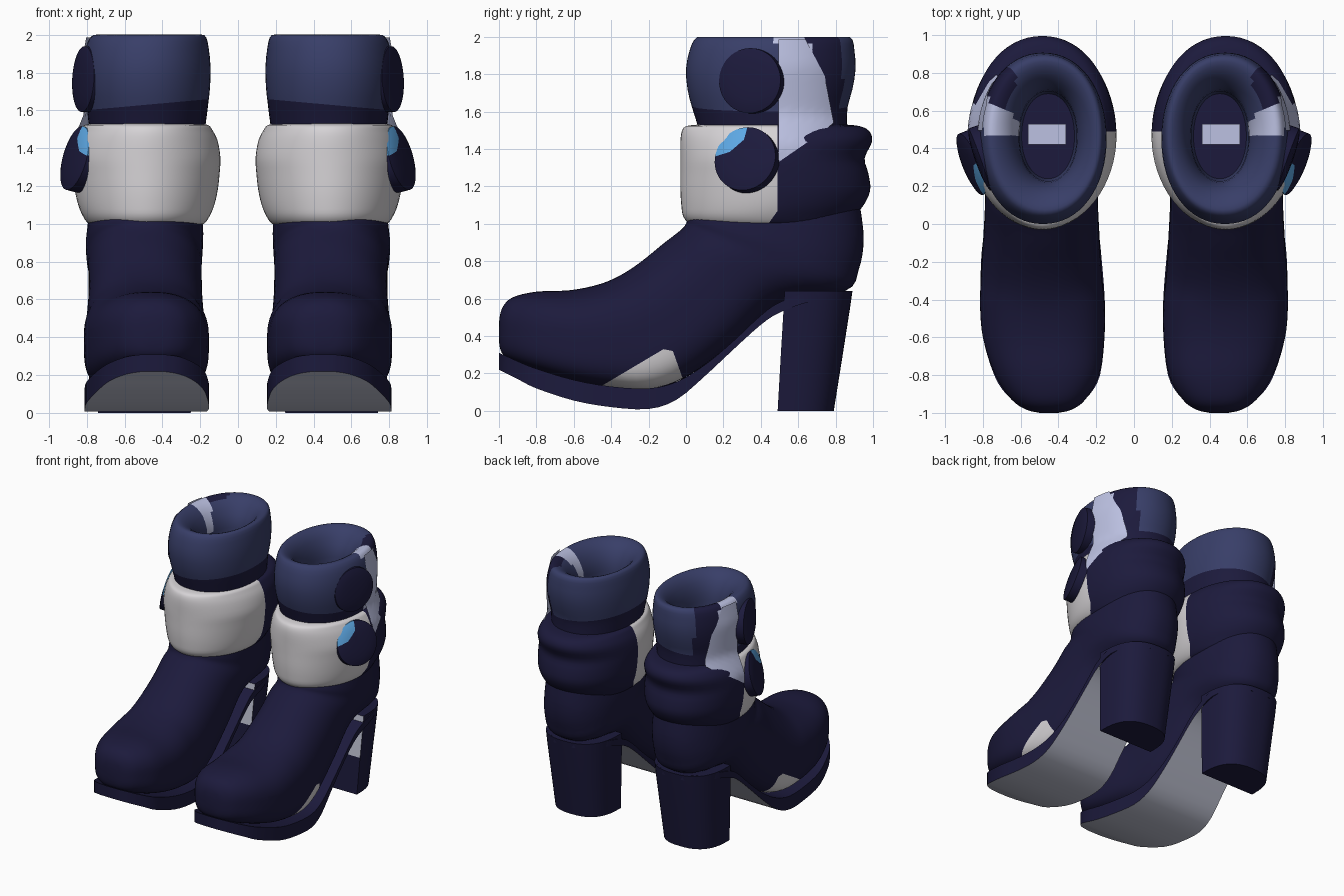
import bpy, bmesh, math
from mathutils import Vector

if "Cube" in bpy.data.objects:
    bpy.data.objects.remove(bpy.data.objects["Cube"])


def material(name, hexcode):
    m = bpy.data.materials.new(name)
    rgb = [int(hexcode[i:i + 2], 16) / 255 for i in (0, 2, 4)]
    lin = [c / 12.92 if c <= .04045 else ((c + .055) / 1.055) ** 2.4 for c in rgb]
    m.diffuse_color = (*lin, 1)
    m.use_nodes = True
    m.node_tree.nodes["Principled BSDF"].inputs["Base Color"].default_value = m.diffuse_color
    return m


NAVY, LIGHT, WHITE, LAV, BLUE, GREY = range(6)
MATS = [material("dark navy", "1c1a3c"), material("soft navy", "383e68"),
        material("off white", "d6d3d6"), material("lavender", "bcc1e2"),
        material("sky blue", "5fabe8"), material("sole grey", "c6c9da")]


def smooth_rows(rows, steps):
    """Catmull-Rom interpolation of a short table of rows."""
    out = []
    for i in range(len(rows) - 1):
        p0, p1 = rows[max(i - 1, 0)], rows[i]
        p2, p3 = rows[i + 1], rows[min(i + 2, len(rows) - 1)]
        for s in range(steps):
            t = s / steps
            out.append([b + .5 * t * (c - a + t * (2 * a - 5 * b + 4 * c - d + t * (3 * (b - c) + d - a)))
                        for a, b, c, d in zip(p0, p1, p2, p3)])
    return out + [list(rows[-1])]


def clamp(v):
    return max(0, min(1, v))


def section(y0, z0, y1, z1, cx, hw, n0=2.1, n1=2.1, segs=64):
    """Superellipse ring between two side-view points, half width hw."""
    ring = []
    for i in range(segs):
        a = 2 * math.pi * i / segs
        c, s = math.cos(a), math.sin(a)
        n = n1 if s > 0 else n0
        u = math.copysign(abs(c) ** (2 / n), c)
        v = .5 + .5 * math.copysign(abs(s) ** (2 / n), s)
        ring.append(Vector((cx + hw * u, y0 + (y1 - y0) * v, z0 + (z1 - z0) * v)))
    return ring


def finish(name, bm, rule, cuts=(), angle=40):
    """Cut colour lines, paint by rule, smooth, and mirror to the other boot."""
    for co, no in cuts:
        bmesh.ops.bisect_plane(bm, geom=bm.verts[:] + bm.edges[:] + bm.faces[:],
                               plane_co=co, plane_no=no, dist=1e-5)
    bmesh.ops.recalc_face_normals(bm, faces=bm.faces[:])
    for f in bm.faces:
        f.material_index = rule(f.calc_center_median(), f.normal)
    me = bpy.data.meshes.new(name)
    bm.to_mesh(me)
    bm.free()
    for m in MATS:
        me.materials.append(m)
    ob = bpy.data.objects.new(name, me)
    bpy.context.collection.objects.link(ob)
    bpy.ops.object.select_all(action='DESELECT')
    ob.select_set(True)
    bpy.context.view_layer.objects.active = ob
    bpy.ops.object.shade_smooth_by_angle(angle=math.radians(angle))
    mod = ob.modifiers.new("mirror", 'MIRROR')
    mod.use_mirror_merge = False
    return ob


def loft(name, rings, rule=lambda c, n: NAVY, cuts=(), angle=40):
    bm = bmesh.new()
    vs = [[bm.verts.new(p) for p in r] for r in rings]
    for a, b in zip(vs, vs[1:]):
        for i in range(len(a)):
            j = (i + 1) % len(a)
            bm.faces.new((a[i], a[j], b[j], b[i]))
    bm.faces.new(vs[0])
    bm.faces.new(vs[-1])
    return finish(name, bm, rule, cuts, angle)


def side_cut(y0, z0, y1, z1):
    """Cutting plane along a line drawn in the side view."""
    return Vector((0, y0, z0)), Vector((0, z1 - z0, y0 - y1)).normalized()


# Shoe upper: sections sweep from the toe round to the ankle
foot = [(-1.0, .37, -1.0, .47, .45, .04, 2.5, 2.4), (-.985, .31, -.985, .545, .45, .115, 3, 2.4),
        (-.93, .27, -.93, .605, .453, .195, 3.5, 2.4), (-.8, .22, -.8, .637, .46, .275, 4, 2.4),
        (-.6, .16, -.62, .645, .478, .32, 4, 2.4), (-.4, .125, -.47, .675, .485, .33, 4, 2.4),
        (-.2, .115, -.36, .72, .49, .32, 4, 2.3), (0, .18, -.25, .79, .49, .31, 3.5, 2.3),
        (.25, .36, -.12, .895, .49, .30, 3, 2.2), (.5, .575, -.03, .965, .492, .30, 2.6, 2.2),
        (.85, .64, .0, 1.0, .495, .305, 2.4, 2.2), (.925, .76, .01, 1.03, .495, .31, 2.3, 2.2),
        (.95, .92, .03, 1.07, .49, .305, 2.2, 2.2), (.93, 1.1, .05, 1.12, .49, .29, 2.2, 2.2)]


def foot_rule(c, n):
    inside = (c.z < .14 + (c.y + .44) * .594 and c.z < .33 - (c.y + .12) * .2
              and c.y < -.02 - (c.z - .18) * .36 and c.y > -.5)
    return WHITE if inside and c.x > .62 else NAVY


loft("shoe_upper", [section(*r) for r in smooth_rows(foot, 4)], foot_rule,
     [side_cut(-.44, .14, -.12, .33), side_cut(-.12, .33, -.07, .32), side_cut(-.02, .18, -.07, .32)])

# Sole: y, top, bottom, centre, half width
sole = [(-1.0, .31, .22, .45, .05), (-.97, .297, .205, .45, .14), (-.9, .265, .17, .455, .222),
        (-.8, .225, .12, .46, .28), (-.6, .165, .055, .478, .322), (-.4, .13, .02, .483, .328),
        (-.2, .12, .01, .49, .32), (-.05, .155, .06, .49, .305), (.1, .245, .185, .49, .288),
        (.25, .37, .325, .49, .28), (.4, .51, .46, .49, .278), (.5, .58, .525, .495, .28),
        (.65, .63, .58, .495, .28), (.8, .64, .6, .495, .21), (.88, .64, .6, .495, .09)]
loft("sole", [[Vector((cx + hw, y, b)), Vector((cx + hw, y, t)), Vector((cx - hw, y, t)), Vector((cx - hw, y, b))]
              for y, t, b, cx, hw in smooth_rows(sole, 3)],
     lambda c, n: GREY if n.z < -.5 and c.y < .55 else NAVY)

# Block heel: flat breast, rounded back
heel = []
for z, yf, yb, hw in ((0, .49, .79, .245), (.3, .507, .838, .262), (.55, .522, .877, .277), (.64, .527, .89, .28)):
    heel.append([Vector((.495 + hw * math.copysign(abs(math.cos(a)) ** .8, math.cos(a)),
                         yf + (yb - yf) * math.sin(a) ** .7, z))
                 for a in [math.pi * i / 24 * .99999 for i in range(25)]])
loft("heel", heel, lambda c, n: GREY if n.y < -.9 and c.z > .3 else NAVY)

# Ankle cuff: white shield in front, padded navy folds behind
cuff = [(.99, .08, .86, .27), (1.0, .02, .88, .305), (1.04, -.015, .9, .335), (1.1, -.025, .95, .36),
        (1.18, -.03, .985, .378), (1.27, -.03, .975, .388), (1.35, -.03, .955, .392), (1.44, -.03, .995, .377),
        (1.495, -.022, .98, .35), (1.522, .0, .93, .328), (1.53, .06, .86, .28)]
loft("ankle_cuff", [section(f, z, b, z, .485, w, 1.95, 2.1) for z, f, b, w in smooth_rows(cuff, 3)],
     lambda c, n: WHITE if c.y < .49 and c.z > 1 + (c.y - .44) * 1.4 else NAVY,
     [(Vector((0, .49, 0)), Vector((0, 1, 0))), side_cut(.44, 1, .49, 1.07)])

# Upper collar with rolled rim and hollow middle
collar = [(1.46, .08, .86, .48, .30), (1.55, .055, .86, .48, .312), (1.63, .03, .865, .48, .322),
          (1.72, .008, .89, .482, .334), (1.83, 0, .907, .482, .337), (1.93, .02, .9, .48, .325),
          (1.985, .045, .89, .475, .307), (2.0, .075, .86, .47, .28), (1.98, .125, .81, .465, .235),
          (1.93, .18, .76, .46, .19), (1.84, .22, .71, .455, .155), (1.74, .23, .7, .455, .15), (1.64, .24, .69, .455, .14)]


def collar_rule(c, n):
    inner = (c.x - .47) * n.x + (c.y - .455) * n.y < 0 and c.z > 1.6
    t = math.degrees(math.atan2((c.y - .455) / .45, (c.x - .47) / .31))
    if 4 < t < 25 and (c.z > 1.8 or not inner):
        return LAV
    if 25 <= t < 54 and (not inner or c.z > 1.97):
        return NAVY
    if n.z > .95 and c.z < 1.7:
        return NAVY
    # the hem line climbs slightly towards the inner side
    return LIGHT if inner or c.z > 1.63 - .09 * (c.x - .48) else NAVY


loft("upper_collar", [section(f, z, b, z, cx, w) for z, f, b, cx, w in smooth_rows(collar, 2)], collar_rule,
     [(Vector((.48, 0, 1.63)), Vector((.09, 0, 1)))], angle=60)

# Lavender tab lying inside the collar
bm = bmesh.new()
bmesh.ops.create_cube(bm, size=1)
for v in bm.verts:
    v.co = Vector((.46 + v.co.x * .2, .475 + v.co.y * .11, 1.645 + v.co.z * .01))
finish("inner_tab", bm, lambda c, n: LAV)

# Lavender strap running down the outer side of collar and cuff
bm = bmesh.new()
N, edge = 16, []
for i in range(N + 1):
    row = []
    for j in range(N + 1):
        u, v = j / N, i / N
        z = (1.33 + .21 * u) * (1 - v) + 1.985 * v
        right = .64 + .1 * min(1, (1.985 - z) / .19) + .05 * max(0, (1.8 - z) / .26)
        y = .495 + (min(right, .8) - .495) * u
        k = clamp((1.58 - z) / .16)
        hw = .342 - .013 * clamp((1.8 - z) / .17) + .066 * k - .025 * max(0, (z - 1.85) / .135)
        x = .482 + hw * math.sqrt(max(0, 1 - ((y - .455) / (.46 + .05 * k)) ** 2)) + .005
        row.append(bm.verts.new((x, y, z)))
    edge.append(row)
for a, b in zip(edge, edge[1:]):
    for j in range(N):
        bm.faces.new((a[j], a[j + 1], b[j + 1], b[j]))
finish("side_strap", bm, lambda c, n: LAV)


# Round side discs
def disc(name, centre, normal, rule, cuts=()):
    q = Vector(normal).to_track_quat('Z', 'Y')
    profile = [(.174, -.05), (.174, .012), (.15, .02), (.11, .027), (.06, .031), (.01, .032)]
    rings = [[Vector(centre) + q @ Vector((r * math.cos(i * math.pi / 24), r * math.sin(i * math.pi / 24), h))
              for i in range(48)] for r, h in profile]
    return loft(name, rings, rule, cuts)


# Blue glint on the lower disc lies up and forward of this bent line (y, z)
glint = [(.14, 1.355), (.235, 1.385), (.31, 1.45), (.335, 1.54)]


def glint_rule(c, n):
    above = all((b[0] - a[0]) * (c.z - a[1]) - (b[1] - a[1]) * (c.y - a[0]) > 0 for a, b in zip(glint, glint[1:]))
    return BLUE if above else NAVY


disc("upper_disc", (.808, .345, 1.765), (.94, -.33, .05), lambda c, n: NAVY)
disc("lower_disc", (.853, .32, 1.345), (.90, -.36, .25), glint_rule,
     [side_cut(*a, *b) for a, b in zip(glint, glint[1:])])
